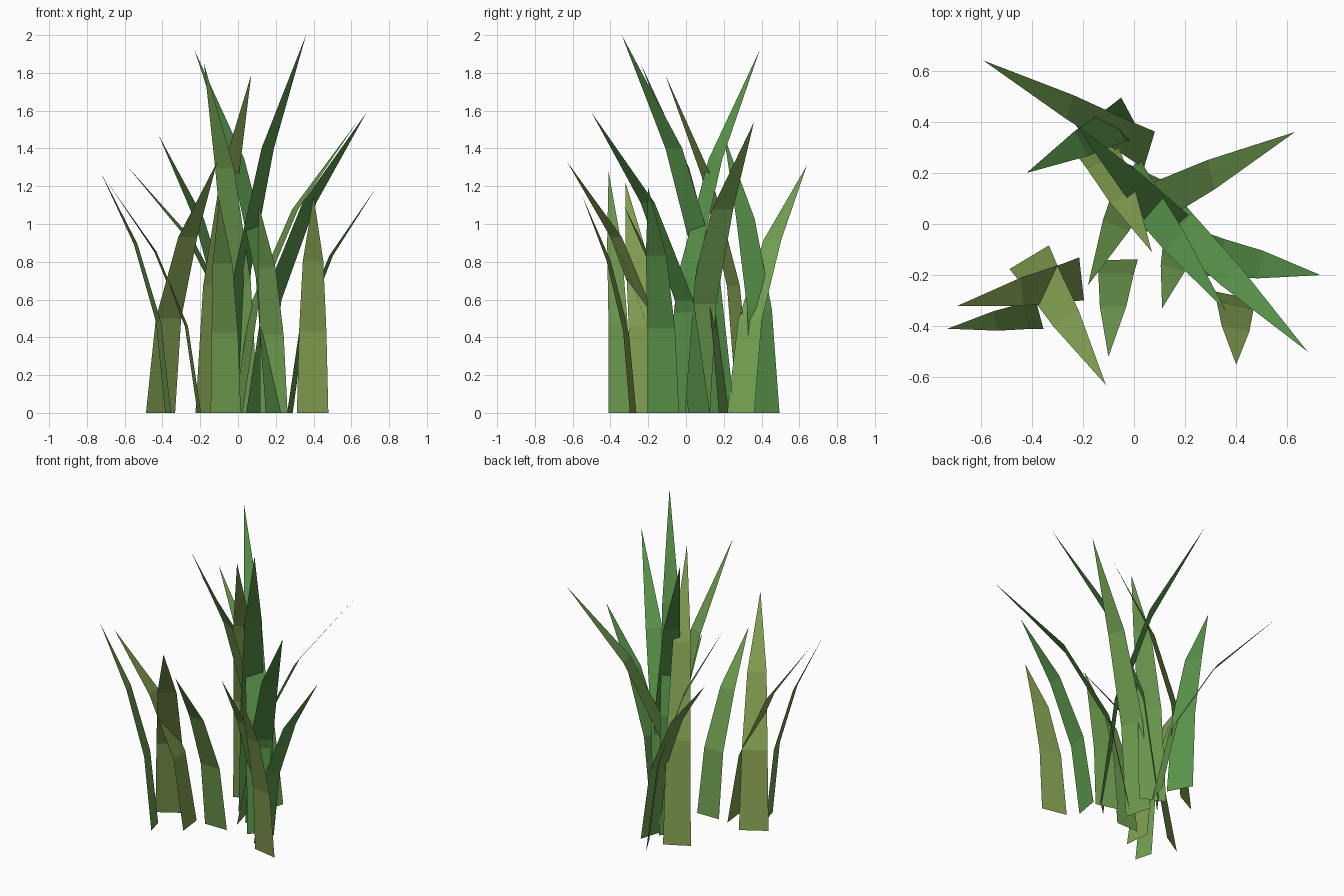
import bpy
from math import atan2, cos, sin
from mathutils import Vector

# Three leaf tones
TONES = {
    "g": (0.10, 0.30, 0.07, 1),
    "m": (0.16, 0.34, 0.08, 1),
    "o": (0.22, 0.34, 0.08, 1),
}
mats = {}
for key, col in TONES.items():
    mats[key] = bpy.data.materials.new("leaf_" + key)
    mats[key].diffuse_color = col

# Blade cross rows: height fraction, outward bend fraction, width fraction
ROWS = [(0, 0, 1), (0.375, 0.14, 0.87), (0.70, 0.48, 0.65)]


def blade(i, bx, by, tx, ty, h, w, tone, twist=0):
    """Tapered single-sided strip bending from its base to a pointed tip."""
    base, lean = Vector((bx, by, 0)), Vector((tx - bx, ty - by, 0))
    a = atan2(lean.x, -lean.y) + twist
    side = Vector((cos(a), sin(a), 0)) * w / 2
    verts = []
    for fz, fo, fw in ROWS:
        c = base + lean * fo + Vector((0, 0, h * fz))
        verts += [c - side * fw, c + side * fw]
    verts.append(base + lean + Vector((0, 0, h)))
    faces = [(1, 3, 2, 0), (3, 5, 4, 2), (5, 6, 4)]
    me = bpy.data.meshes.new(f"grass_blade_{i}")
    me.from_pydata(verts, [], faces)
    me.materials.append(mats[tone])
    bpy.context.collection.objects.link(bpy.data.objects.new(f"grass_blade_{i}", me))


# Blades: base x, y, tip x, y, height, width, tone, optional twist
BLADES = [
    (-0.41, -0.13, -0.11, -0.63, 1.33, 0.18, "o"),
    (-0.37, -0.352, -0.73, -0.41, 1.28, 0.12, "m", 0.1),
    (-0.205, -0.215, -0.69, -0.32, 1.22, 0.17, "o", -0.1),
    (0.06, 0.29, -0.59, 0.64, 1.31, 0.15, "m", 0.2),
    (-0.01, 0.42, -0.42, 0.20, 1.47, 0.17, "g"),
    (0.205, -0.06, -0.23, 0.39, 1.92, 0.16, "g"),
    (-0.03, 0.19, 0.36, -0.34, 2.00, 0.17, "g", 0.3),
    (0.10, 0.07, 0.68, -0.50, 1.59, 0.16, "g"),
    (0.00, 0.04, 0.63, 0.36, 1.54, 0.18, "m", -0.2),
    (-0.15, 0.31, 0.07, -0.11, 1.79, 0.17, "o"),
    (0.03, 0.21, -0.18, -0.24, 1.85, 0.17, "m"),
    (0.275, -0.12, 0.73, -0.20, 1.19, 0.17, "g"),
    (0.19, -0.03, 0.11, -0.33, 1.10, 0.15, "m"),
    (-0.065, -0.14, -0.10, -0.52, 1.13, 0.16, "m", 0.1),
    (0.395, -0.28, 0.40, -0.55, 1.15, 0.17, "o", -0.22),
]
for i, b in enumerate(BLADES, 1):
    blade(i, *b)
